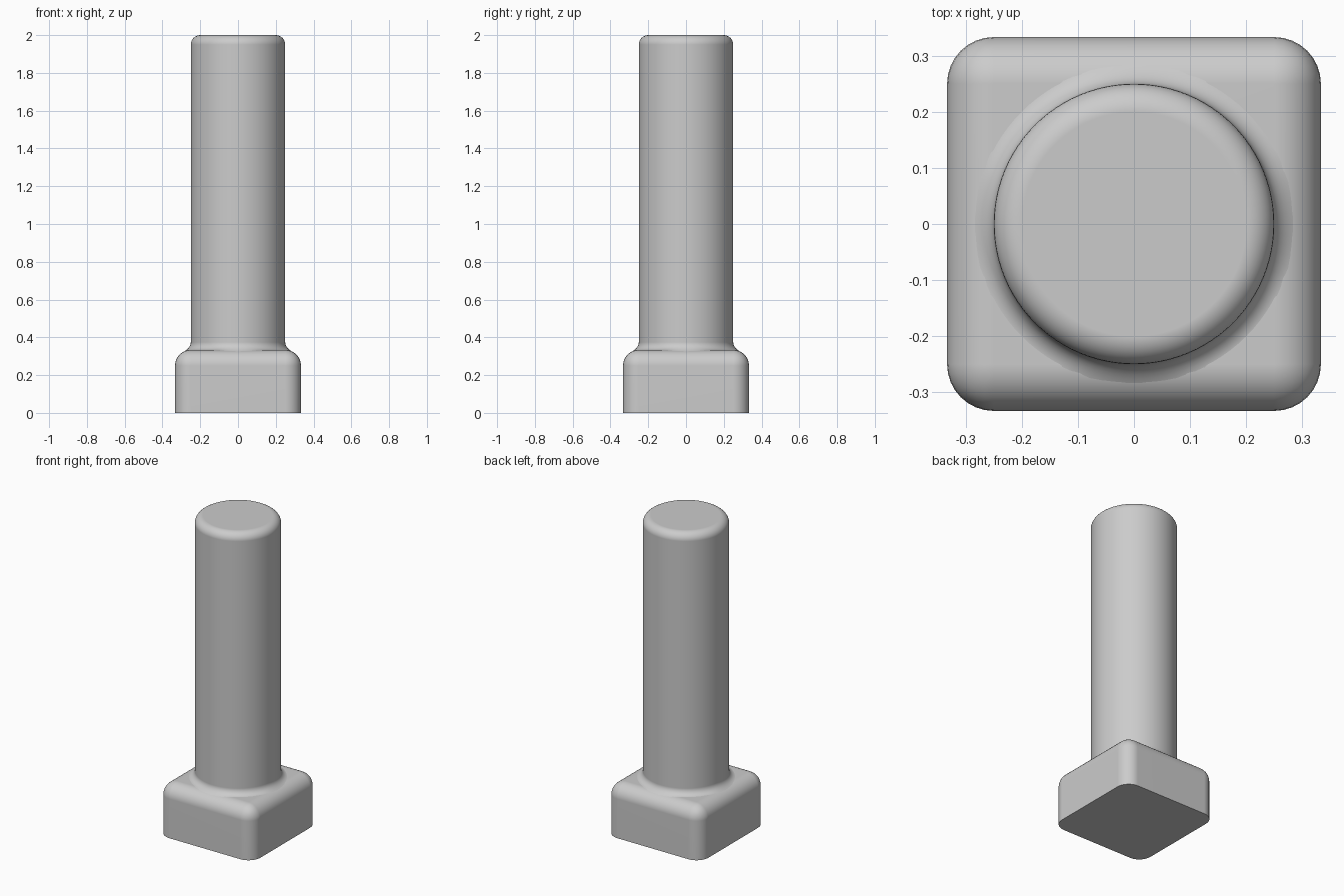
import bpy, bmesh
from math import sin, cos, pi, sqrt, hypot, radians

HEAD, HEAD_TOP, ROUND = 1 / 3, 1 / 3, 1 / 12
STEM, TOP, TOP_ROUND, FILLET = 0.25, 2.0, 0.05, 0.042
SIDES, STEPS = 96, 8

cube = bpy.data.objects.get("Cube")
if cube:
    bpy.data.objects.remove(cube, do_unlink=True)

grey = bpy.data.materials.new("light grey")
grey.use_nodes = True
colour = (0.6, 0.6, 0.6, 1)
grey.diffuse_color = colour
grey.node_tree.nodes["Principled BSDF"].inputs["Base Color"].default_value = colour


def finish(bm, name):
    bmesh.ops.recalc_face_normals(bm, faces=bm.faces)
    mesh = bpy.data.meshes.new(name)
    bm.to_mesh(mesh)
    bm.free()
    obj = bpy.data.objects.new(name, mesh)
    bpy.context.collection.objects.link(obj)
    mesh.materials.append(grey)
    bpy.ops.object.select_all(action="DESELECT")
    obj.select_set(True)
    bpy.context.view_layer.objects.active = obj
    bpy.ops.object.shade_smooth_by_angle(angle=radians(35))
    normals = obj.modifiers.new("even_normals", "WEIGHTED_NORMAL")
    normals.keep_sharp = True
    return obj


def head_height(x, y):
    """Height of the rounded head surface."""
    flat = HEAD - ROUND
    d = hypot(max(abs(x) - flat, 0), max(abs(y) - flat, 0))
    return HEAD_TOP - ROUND + sqrt(max(ROUND ** 2 - d ** 2, 0))


# Square head: every edge rounded except those around the base
bm = bmesh.new()
bmesh.ops.create_cube(bm, size=1)
for v in bm.verts:
    v.co = (v.co.x * 2 * HEAD, v.co.y * 2 * HEAD, (v.co.z + 0.5) * HEAD_TOP)
edges = [e for e in bm.edges if max(v.co.z for v in e.verts) > 0.1]
bmesh.ops.bevel(bm, geom=edges, offset=ROUND, offset_type="OFFSET",
                segments=STEPS, profile=0.5, affect="EDGES", clamp_overlap=True)
finish(bm, "square_head")

# Round stem: fillet rings follow the head, then a straight shaft and rounded top
bm = bmesh.new()
quarter = [i / STEPS * pi / 2 for i in range(STEPS + 1)]
profile = [(0.2, -0.15, True)]
profile += [(STEM + FILLET * (1 - sin(a)), FILLET * (1 - cos(a)) - 0.001, True)
            for a in quarter]
profile += [(STEM - TOP_ROUND * (1 - cos(a)), TOP - TOP_ROUND * (1 - sin(a)), False)
            for a in quarter]
rings = []
for r, z, on_head in profile:
    ring = []
    for i in range(SIDES):
        a = 2 * pi * i / SIDES
        x, y = r * cos(a), r * sin(a)
        ring.append(bm.verts.new((x, y, z + (head_height(x, y) if on_head else 0))))
    rings.append(ring)
for low, high in zip(rings, rings[1:]):
    for i in range(SIDES):
        j = (i + 1) % SIDES
        bm.faces.new((low[i], low[j], high[j], high[i]))
bm.faces.new(rings[0])
bm.faces.new(rings[-1])
finish(bm, "round_stem")
